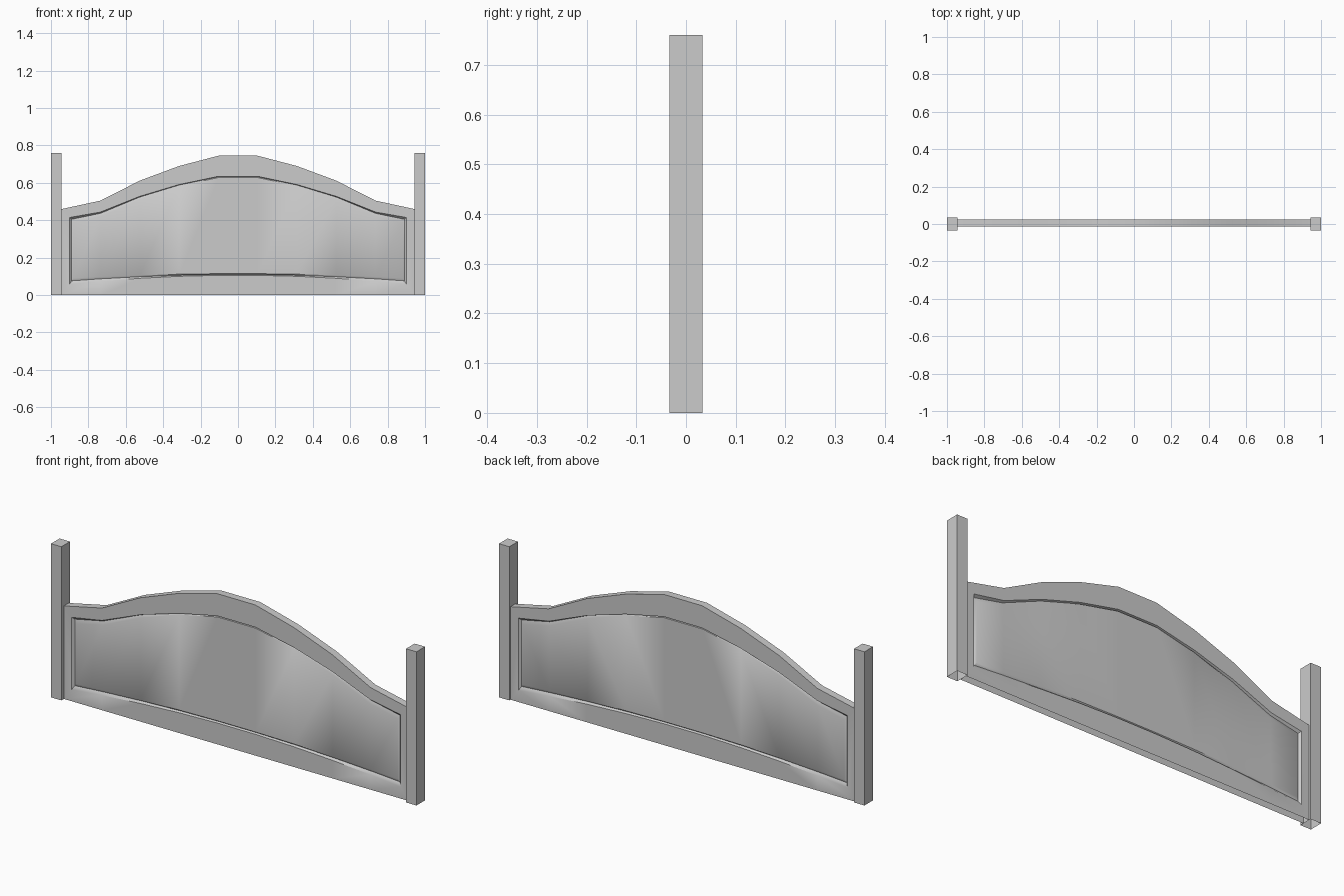
import bpy, bmesh, math

if "Cube" in bpy.data.objects:
    bpy.data.objects.remove(bpy.data.objects["Cube"])

XS = [0.735, 0.525, 0.315, 0.105]          # interior columns, outside to centre
CY = 0.005                                  # panel centre in y


def make_object(name, bm, smooth=None):
    bmesh.ops.recalc_face_normals(bm, faces=bm.faces[:])
    mesh = bpy.data.meshes.new(name)
    bm.to_mesh(mesh)
    bm.free()
    ob = bpy.data.objects.new(name, mesh)
    bpy.context.collection.objects.link(ob)
    if smooth:
        bpy.context.view_layer.objects.active = ob
        ob.select_set(True)
        bpy.ops.object.shade_smooth_by_angle(angle=math.radians(smooth))
        ob.select_set(False)
    return ob


def loop(end_x, tops, bottom_end, bottom_mid):
    """Closed outline: bottom edge left to right, then top edge right to left."""
    xs = [end_x] + XS
    cols = [(-x, t) for x, t in zip(xs, tops)]
    cols += [(x, t) for x, t in zip(reversed(xs), reversed(tops))]
    low = [(x, bottom_mid + (bottom_end - bottom_mid) * (x / end_x) ** 2) for x, t in cols]
    return low + cols[::-1]


# Nested outlines: (outline, half thickness)
rings = [
    (loop(0.943, [0.46, 0.505, 0.612, 0.69, 0.745], 0.0, 0.0), 0.019),       # outer edge
    (loop(0.900, [0.415, 0.444, 0.528, 0.591, 0.635], 0.058, 0.106), 0.019),  # frame rim
    (loop(0.890, [0.405, 0.437, 0.524, 0.588, 0.632], 0.076, 0.110), 0.009),  # groove
    (loop(0.881, [0.388, 0.420, 0.512, 0.583, 0.628], 0.090, 0.115), 0.015),  # raised panel
]

# Arched headboard with the same raised panel on both faces
bm = bmesh.new()
outer = []
for side in (-1, 1):
    vs = [[bm.verts.new((x, CY + side * h, z)) for x, z in pts] for pts, h in rings]
    n = len(vs[0])
    for a, b in zip(vs, vs[1:]):
        for i in range(n):
            j = (i + 1) % n
            bm.faces.new((a[i], a[j], b[j], b[i]))
    p = vs[-1]
    for i in range(n // 2 - 1):
        bm.faces.new((p[i], p[i + 1], p[n - 2 - i], p[n - 1 - i]))
    outer.append(vs[0])
# Top and end edges; the underside stays open
n = len(outer[0])
for i in range(n // 2 - 1, n):
    j = (i + 1) % n
    bm.faces.new((outer[0][i], outer[0][j], outer[1][j], outer[1][i]))
make_object("arched_panel", bm, 40)

# Square posts, open underneath
for side, name in ((-1, "left_post"), (1, "right_post")):
    bm = bmesh.new()
    bmesh.ops.create_cube(bm, size=1)
    for v in bm.verts:
        v.co = (side * 0.9715 + v.co.x * 0.057, v.co.y * 0.067, (v.co.z + 0.5) * 0.76)
    bmesh.ops.recalc_face_normals(bm, faces=bm.faces[:])
    under = [f for f in bm.faces if f.calc_center_median().z < 0.01]
    bmesh.ops.delete(bm, geom=under, context='FACES_ONLY')
    make_object(name, bm)
